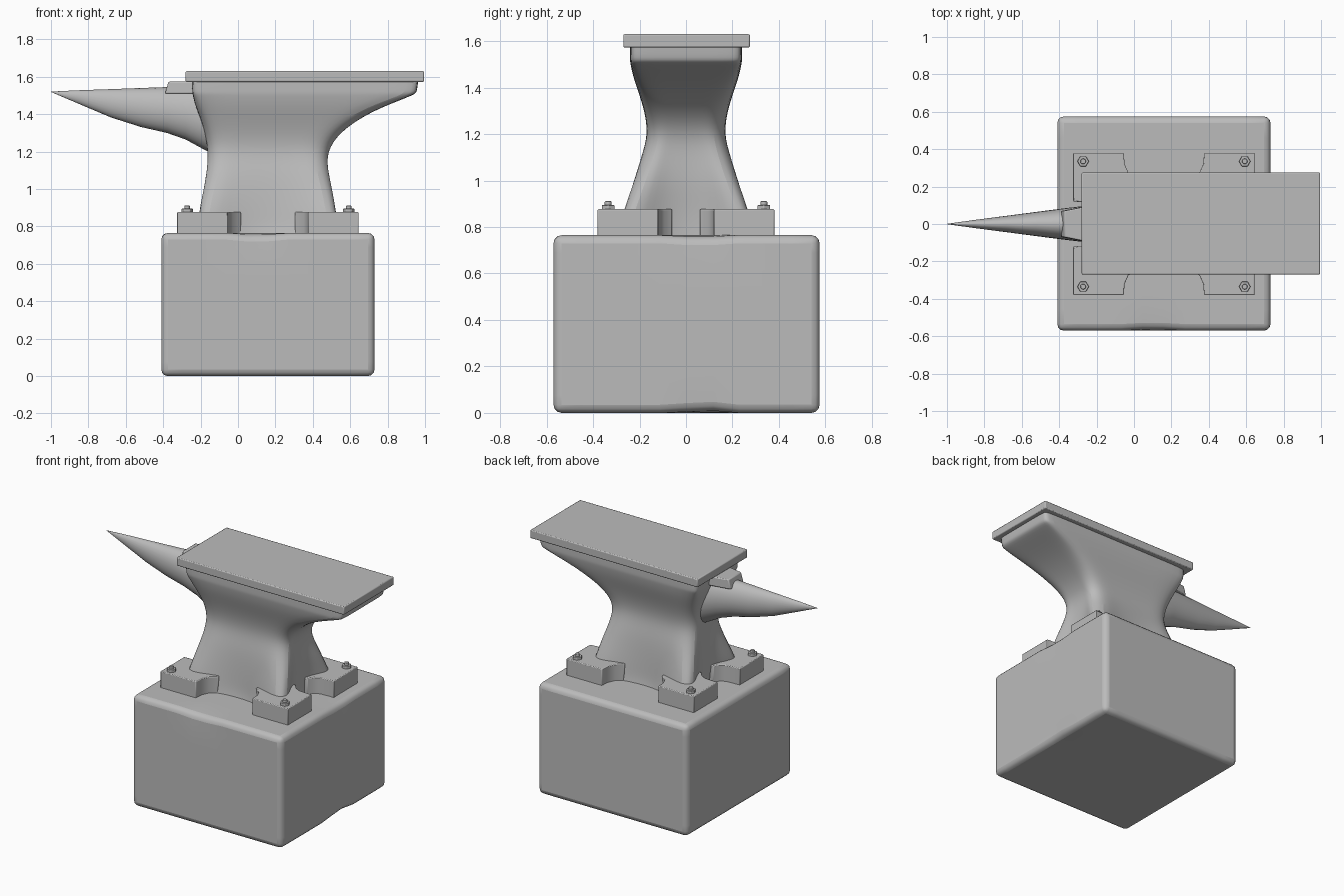
import bpy, bmesh, math
from mathutils import Vector

cube = bpy.data.objects.get("Cube")
if cube:
    bpy.data.objects.remove(cube, do_unlink=True)

steel = bpy.data.materials.new("plain grey")
steel.use_nodes = True
steel.diffuse_color = (0.5, 0.5, 0.5, 1)
steel.node_tree.nodes["Principled BSDF"].inputs["Base Color"].default_value = (0.5, 0.5, 0.5, 1)


def finish(name, bm, bevel=0, segments=2, subsurf=0, angle=35):
    """Turn a bmesh into a shaded object with optional bevel and subdivision."""
    bmesh.ops.recalc_face_normals(bm, faces=bm.faces)
    mesh = bpy.data.meshes.new(name)
    bm.to_mesh(mesh)
    bm.free()
    mesh.materials.append(steel)
    ob = bpy.data.objects.new(name, mesh)
    bpy.context.collection.objects.link(ob)
    if bevel:
        mod = ob.modifiers.new("Bevel", 'BEVEL')
        mod.width, mod.segments, mod.limit_method = bevel, segments, 'ANGLE'
    if subsurf:
        mod = ob.modifiers.new("Subdivision", 'SUBSURF')
        mod.levels = mod.render_levels = subsurf
    bpy.ops.object.select_all(action='DESELECT')
    ob.select_set(True)
    bpy.context.view_layer.objects.active = ob
    bpy.ops.object.shade_smooth_by_angle(angle=math.radians(angle))
    return ob


def box_mesh(lo, hi):
    bm = bmesh.new()
    bmesh.ops.create_cube(bm, size=1)
    for v in bm.verts:
        v.co = Vector([l + (c + 0.5) * (h - l) for l, h, c in zip(lo, hi, v.co)])
    return bm


def loft(rings, cap=False):
    bm = bmesh.new()
    rows = [[bm.verts.new(p) for p in ring] for ring in rings]
    n = len(rows[0])
    for a, b in zip(rows, rows[1:]):
        for i in range(n):
            bm.faces.new((a[i], a[(i + 1) % n], b[(i + 1) % n], b[i]))
    if cap:
        bm.faces.new(rows[0])
        bm.faces.new(rows[-1])
    return bm


def prism(points, z0, z1):
    return loft([[(x, y, z) for x, y in points] for z in (z0, z1)], cap=True)


# Heavy base block with a few shallow dents knocked into its edges
bm = box_mesh((-0.41, -0.57, 0.0), (0.73, 0.575, 0.765))
bmesh.ops.subdivide_edges(bm, edges=bm.edges[:], cuts=9, use_grid_fill=True)
dents = [((0.1, -0.57, 0.765), (0, 0.012, -0.018)),
         ((0.73, 0.08, 0.0), (-0.012, 0, 0.018)),
         ((0.73, 0.06, 0.765), (-0.008, 0, -0.014))]
for centre, push in dents:
    for v in bm.verts:
        d = (v.co - Vector(centre)).length
        if d < 0.13:
            v.co += Vector(push) * (1 - d / 0.13)
finish("base_block", bm, bevel=0.035, segments=3)

# Waisted body: z, x min, x max, half depth, end recess, side recess, corner size
sections = [
    (0.74, -0.235, 0.56, 0.315, 0.11, 0.09, 0.06),
    (0.80, -0.235, 0.56, 0.31, 0.11, 0.10, 0.06),
    (0.88, -0.230, 0.545, 0.285, 0.09, 0.08, 0.06),
    (1.00, -0.200, 0.52, 0.237, 0.05, 0.04, 0.06),
    (1.10, -0.175, 0.49, 0.200, 0.02, 0.015, 0.06),
    (1.20, -0.160, 0.475, 0.163, 0.0, 0.0, 0.05),
    (1.30, -0.175, 0.54, 0.178, 0.0, 0.0, 0.05),
    (1.39, -0.205, 0.67, 0.208, 0.0, 0.0, 0.045),
    (1.45, -0.230, 0.80, 0.228, 0.0, 0.0, 0.04),
    (1.505, -0.242, 0.945, 0.240, 0.0, 0.0, 0.02),
    (1.52, -0.245, 0.958, 0.241, 0.0, 0.0, 0.015),
    (1.60, -0.245, 0.965, 0.241, 0.0, 0.0, 0.015),
]


def body_ring(z, x0, x1, w, r, s, k):
    xm, h = (x0 + x1) / 2, (x1 - x0) / 2
    quarter = [(h - r, 0), (h - r * 0.8, w * 0.4), (h, w - k), (h - k, w),
               (h * 0.45, w - s * 0.75), (0, w - s)]
    half = quarter + [(-x, y) for x, y in reversed(quarter[:-1])]
    loop = half + [(x, -y) for x, y in reversed(half[1:-1])]
    return [(xm + x, y, z) for x, y in loop]


finish("anvil_body", loft([body_ring(*s) for s in sections]), subsurf=2, angle=50)

# Face plate on top
finish("face_plate", box_mesh((-0.28, -0.27, 1.573), (0.995, 0.275, 1.63)), bevel=0.006)

# Tapered horn: x, lower z, upper z, half width
horn = [(-1.0, 1.519, 1.521, 0.001), (-0.85, 1.455, 1.528, 0.022),
        (-0.68, 1.383, 1.534, 0.044), (-0.52, 1.332, 1.540, 0.065),
        (-0.38, 1.300, 1.545, 0.083), (-0.28, 1.265, 1.548, 0.095),
        (-0.17, 1.205, 1.550, 0.110), (-0.05, 1.180, 1.550, 0.12)]
rings = []
for x, lo, hi, w in horn:
    ring = []
    for i in range(24):
        a = math.tau * i / 24
        ring.append((x, w * math.cos(a), (lo + hi) / 2 + (hi - lo) / 2 * math.sin(a)))
    rings.append(ring)
finish("horn", loft(rings, cap=True), angle=50)

# Step between horn and plate, sloped at its nose
bm = box_mesh((-0.39, -0.07, 1.51), (-0.2, 0.07, 1.574))
for v in bm.verts:
    if v.co.x < -0.3 and v.co.z > 1.55:
        v.co.x += 0.018
    if v.co.x > -0.3:
        v.co.y *= 1.5
finish("horn_step", bm, bevel=0.006)

# Four feet with filleted inner sides, each held by a bolt
foot = [(0, 0), (0.27, 0), (0.275, 0.06), (0.295, 0.105), (0.34, 0.14),
        (0.34, 0.26), (0.26, 0.32), (0.16, 0.32), (0.135, 0.285), (0.10, 0.265), (0, 0.26)]
for fx, side in ((1, "left"), (-1, "right")):
    for fy, end in ((-1, "front"), (1, "back")):
        cx, cy = 0.16 + fx * 0.485, fy * 0.38
        pts = [(cx - fx * u, cy - fy * v) for u, v in foot]
        finish(f"foot_{end}_{side}", prism(pts, 0.75, 0.877), bevel=0.005)

        bx, by = 0.16 + fx * 0.432, fy * 0.335
        for part, radius, count, z0, z1 in (("bolt_head", 0.031, 6, 0.87, 0.895),
                                            ("bolt_tip", 0.015, 12, 0.89, 0.911)):
            pts = [(bx + radius * math.cos(math.tau * i / count),
                    by + radius * math.sin(math.tau * i / count)) for i in range(count)]
            finish(f"{part}_{end}_{side}", prism(pts, z0, z1), bevel=0.003)
